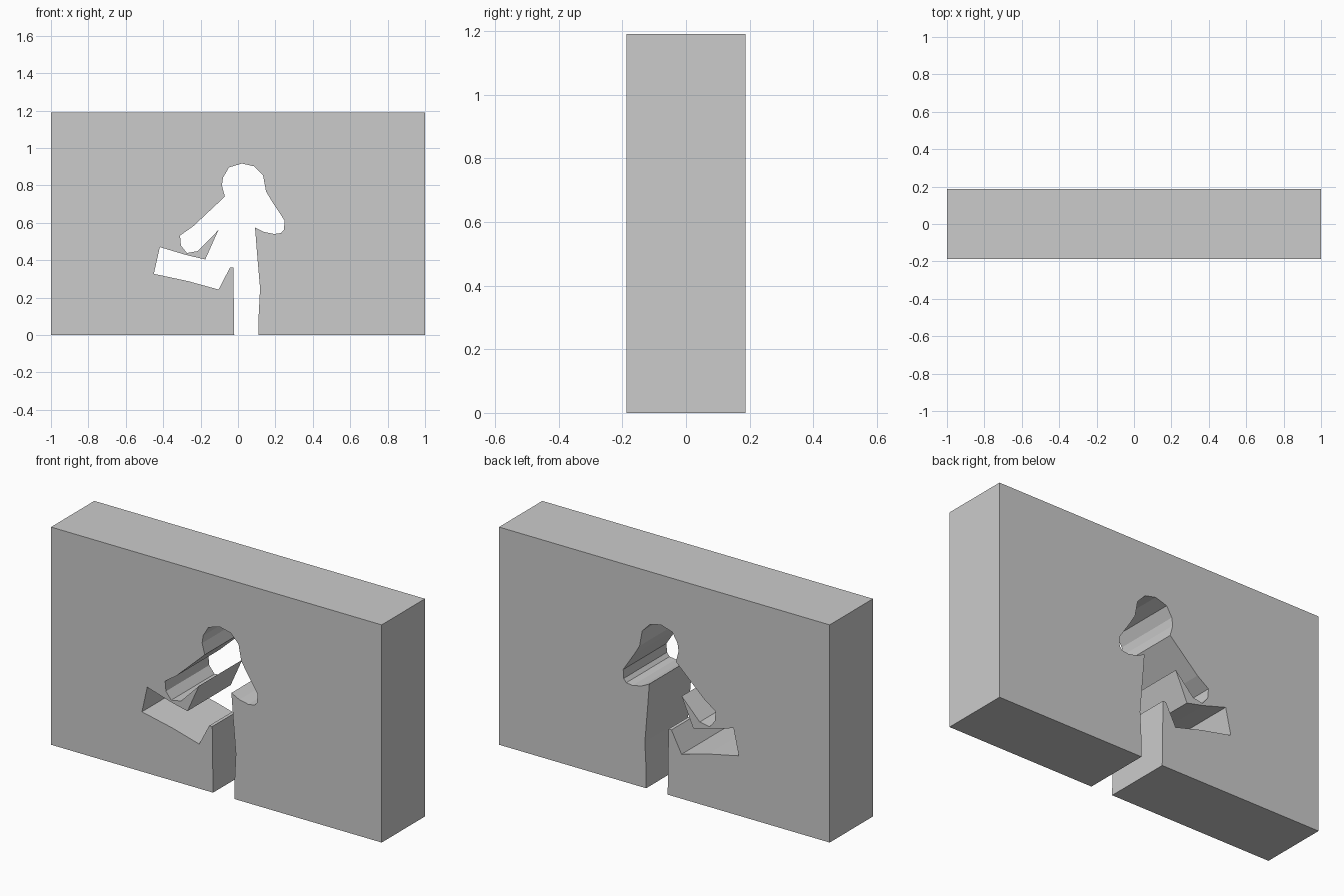
import bpy
import bmesh

if "Cube" in bpy.data.objects:
    bpy.data.objects.remove(bpy.data.objects["Cube"])

HALF_WIDTH, HALF_DEPTH, HEIGHT = 1.0, 0.187, 1.19

# Figure-shaped opening, traced from the left foot round to the right foot
lower_leg = [(-0.02, 0), (-0.025, 0.36), (-0.043, 0.36)]
raised_leg = [(-0.104, 0.243), (-0.267, 0.288), (-0.45, 0.327), (-0.418, 0.47),
              (-0.278, 0.428), (-0.175, 0.404)]
left_arm = [(-0.105, 0.561), (-0.214, 0.449), (-0.273, 0.438), (-0.305, 0.478),
            (-0.31, 0.532), (-0.241, 0.58), (-0.07, 0.74)]
head = [(-0.086, 0.8), (-0.08, 0.842), (-0.048, 0.896), (0.021, 0.917),
        (0.086, 0.902), (0.134, 0.853), (0.15, 0.767)]
right_arm = [(0.182, 0.714), (0.249, 0.612), (0.246, 0.564), (0.23, 0.545),
             (0.193, 0.54), (0.139, 0.551), (0.091, 0.575)]
right_leg = [(0.102, 0.436), (0.118, 0.249), (0.11, 0.094), (0.11, 0)]

# Rectangular wall closing the outline
wall = [(HALF_WIDTH, 0), (HALF_WIDTH, HEIGHT), (-HALF_WIDTH, HEIGHT), (-HALF_WIDTH, 0)]
outline = lower_leg + raised_leg + left_arm + head + right_arm + right_leg + wall

# Extrude the profile front to back
bm = bmesh.new()
front = bm.faces.new([bm.verts.new((x, -HALF_DEPTH, z)) for x, z in outline])
extruded = bmesh.ops.extrude_face_region(bm, geom=[front], use_keep_orig=True)["geom"]
back_verts = [g for g in extruded if isinstance(g, bmesh.types.BMVert)]
bmesh.ops.translate(bm, verts=back_verts, vec=(0, 2 * HALF_DEPTH, 0))

# Split the concave front and back into clean triangles
caps = [f for f in bm.faces if len(f.verts) > 4]
bmesh.ops.triangulate(bm, faces=caps)
bmesh.ops.recalc_face_normals(bm, faces=bm.faces)

mesh = bpy.data.meshes.new("cutout_wall")
bm.to_mesh(mesh)
bm.free()
bpy.context.collection.objects.link(bpy.data.objects.new("cutout_wall", mesh))
